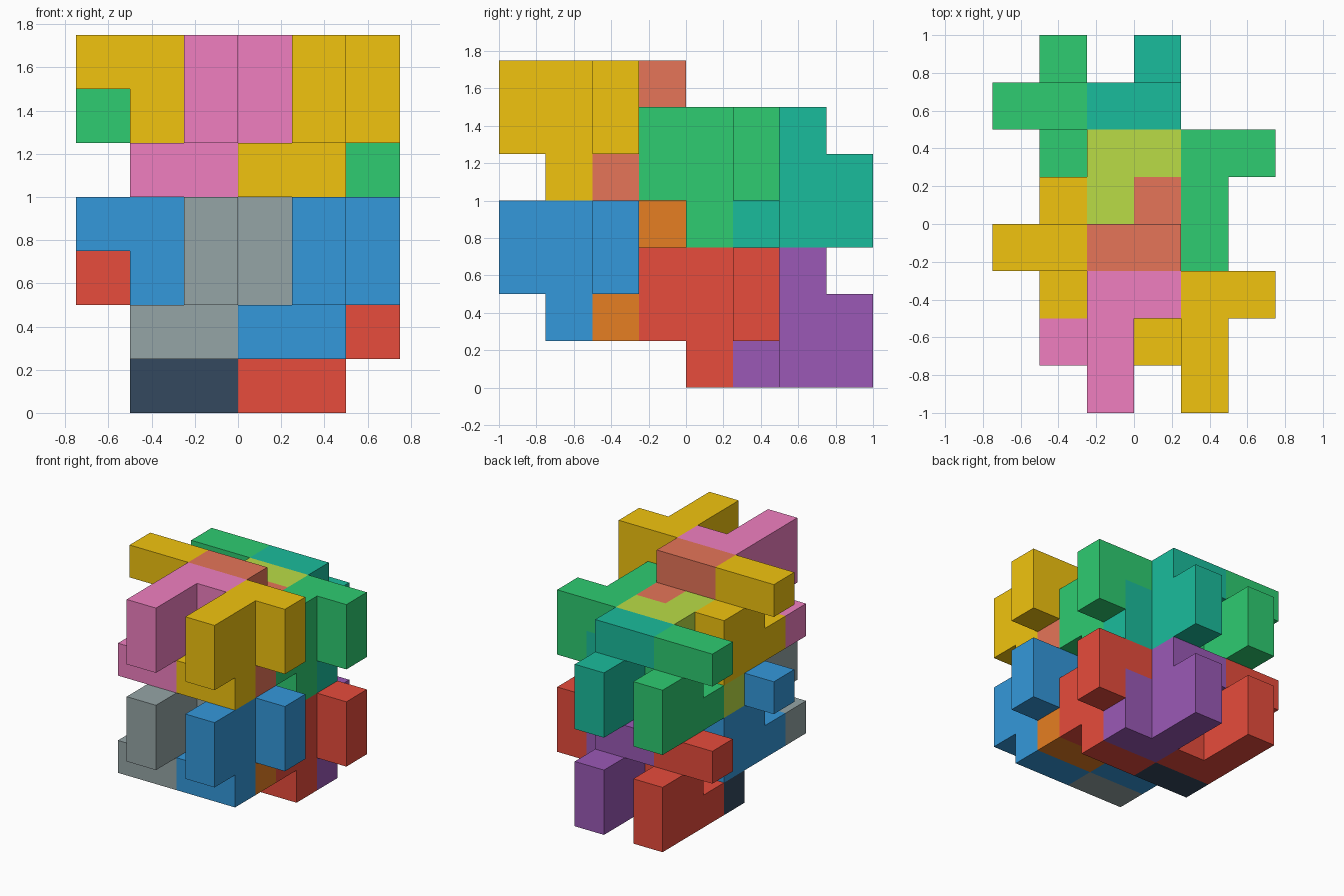
import bpy, bmesh

if "Cube" in bpy.data.objects:
    bpy.data.objects.remove(bpy.data.objects["Cube"])

U = 0.25  # size of one cell

# One nine-cell hook tile as (x, y, z) cells, and its copy turned half round the x axis
HOOK = [(2, 0, 2), (2, 1, 2), (2, 2, 2), (3, 2, 2),
        (2, 0, 1), (2, 1, 1), (3, 2, 1),
        (1, 1, 0), (2, 1, 0)]
TURNED = [(x - 1, 4 - y, 2 - z) for x, y, z in HOOK]


def material(name, code):
    def lin(c):
        return c / 12.92 if c <= 0.04045 else ((c + 0.055) / 1.055) ** 2.4
    mat = bpy.data.materials.new(name)
    mat.diffuse_color = [lin(int(code[n:n + 2], 16) / 255) for n in (0, 2, 4)] + [1]
    mat.use_nodes = True
    mat.node_tree.nodes["Principled BSDF"].inputs["Base Color"].default_value = mat.diffuse_color
    return mat


def tile(name, cells, offset, mat):
    cells = {tuple(c + o for c, o in zip(cell, offset)) for cell in cells}
    bm = bmesh.new()
    for cell in sorted(cells):
        for axis in range(3):
            for side in (0, 1):
                near = list(cell)
                near[axis] += 2 * side - 1
                if tuple(near) in cells:
                    continue
                quad = []
                for a, b in ((0, 0), (1, 0), (1, 1), (0, 1)):
                    p = list(cell)
                    p[axis] += side
                    p[(axis + 1) % 3] += a
                    p[(axis + 2) % 3] += b
                    quad.append(bm.verts.new((p[0] * U - 0.75, p[1] * U - 1, p[2] * U)))
                bm.faces.new(quad if side else quad[::-1])
    bmesh.ops.remove_doubles(bm, verts=bm.verts[:], dist=0.001)
    bmesh.ops.dissolve_limit(bm, angle_limit=0.01, verts=bm.verts[:], edges=bm.edges[:])
    mesh = bpy.data.meshes.new(name)
    bm.to_mesh(mesh)
    bm.free()
    mesh.materials.append(mat)
    obj = bpy.data.objects.new(name, mesh)
    bpy.context.collection.objects.link(obj)


# Four interlocking clusters: cell offset, then main, hook and turned colours
CLUSTERS = [
    ("lower_back", (0, 3, 0), "E74C3C", "34495E", "9B59B6"),
    ("lower_front", (0, 0, 1), "3498DB", "95A5A6", "E67E22"),
    ("upper_back", (0, 3, 3), "2ECC71", "BADC46", "1ABC9C"),
    ("upper_front", (0, 0, 4), "F1C40F", "F07FC0", "E67558"),
]
for name, (x, y, z), main, second, third in CLUSTERS:
    main = material(name + "_main", main)
    second = material(name + "_second", second)
    third = material(name + "_third", third)
    tile(name + "_hook_left", HOOK, (x, y, z), second)
    tile(name + "_hook_right", HOOK, (x + 2, y, z), main)
    tile(name + "_turned_left", TURNED, (x, y, z), main)
    tile(name + "_turned_right", TURNED, (x + 2, y, z), third)
